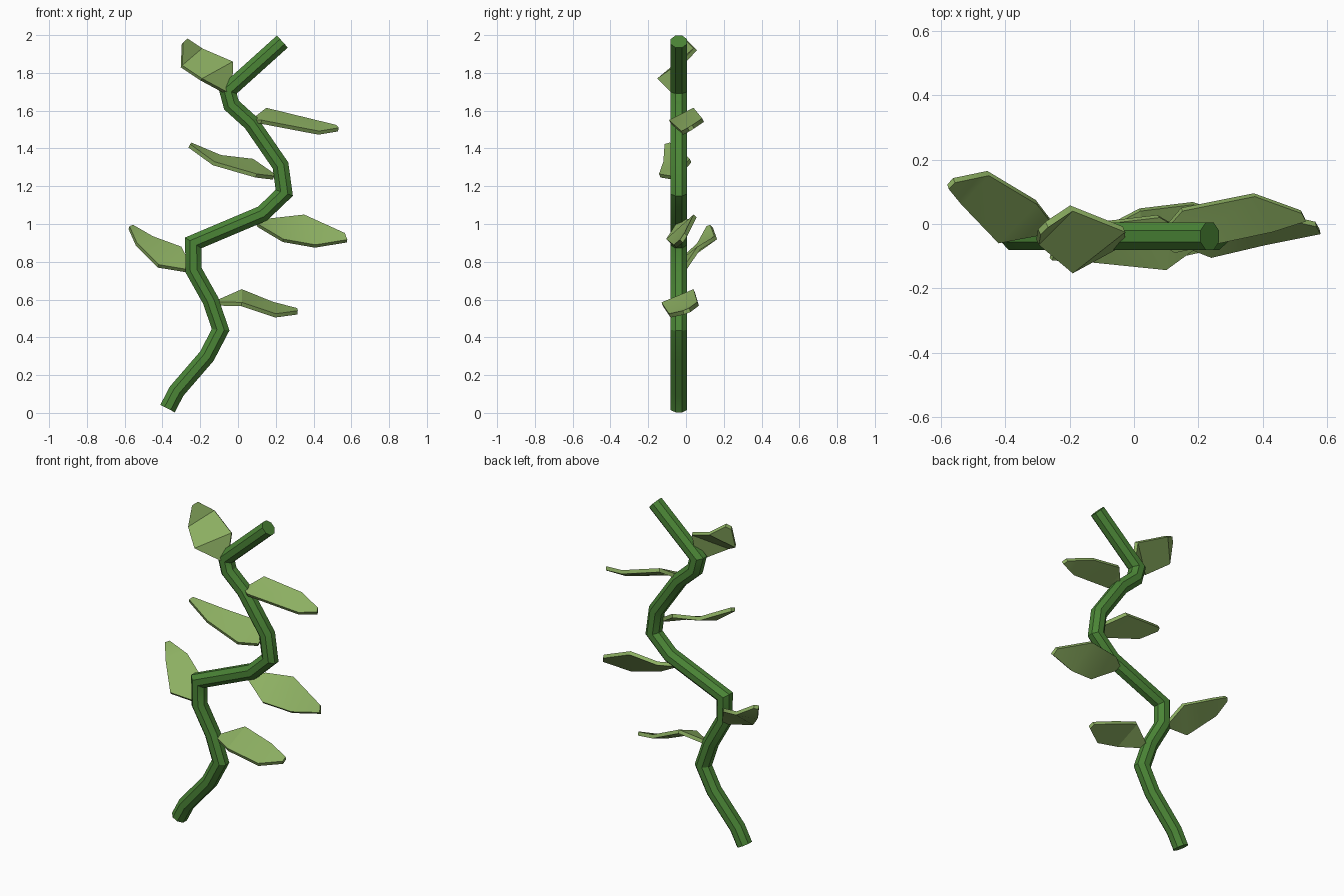
import bpy
import bmesh
import math
from mathutils import Vector

if "Cube" in bpy.data.objects:
    bpy.data.objects.remove(bpy.data.objects["Cube"])


def material(name, colour):
    m = bpy.data.materials.new(name)
    m.diffuse_color = (*colour, 1.0)
    m.use_nodes = True
    m.node_tree.nodes["Principled BSDF"].inputs["Base Color"].default_value = m.diffuse_color
    return m


STEM_GREEN = material("stem_green", (0.07, 0.235, 0.037))
LEAF_GREEN = material("leaf_green", (0.265, 0.43, 0.122))


def finish(bm, name, mat):
    mesh = bpy.data.meshes.new(name)
    bm.to_mesh(mesh)
    bm.free()
    mesh.materials.append(mat)
    obj = bpy.data.objects.new(name, mesh)
    bpy.context.collection.objects.link(obj)
    return obj


# Stem: an octagon swept along a zigzag path (x, z) with mitred corners
STEM_Y, APOTHEM, SIDES = -0.038, 0.043, 8
PATH = [(-0.373, 0.023), (-0.325, 0.115), (-0.165, 0.30), (-0.092, 0.44),
        (-0.145, 0.595), (-0.235, 0.755), (-0.237, 0.90), (0.13, 1.055),
        (0.245, 1.165), (0.225, 1.31), (0.07, 1.535), (-0.035, 1.63),
        (-0.055, 1.705), (0.235, 1.966)]


def build_stem():
    bm = bmesh.new()
    pts = [Vector((x, STEM_Y, z)) for x, z in PATH]
    radius = APOTHEM / math.cos(math.pi / SIDES)
    across = Vector((0, 1, 0))
    rings = []
    for i, p in enumerate(pts):
        before = (p - pts[i - 1]).normalized() if i else (pts[1] - p).normalized()
        after = (pts[i + 1] - p).normalized() if i < len(pts) - 1 else before
        tangent = (before + after).normalized()
        normal = tangent.cross(across) / max(tangent.dot(before), 0.6)
        ring = []
        for k in range(SIDES):
            a = 2 * math.pi * (k + 0.5) / SIDES
            ring.append(bm.verts.new(p + radius * (math.cos(a) * normal + math.sin(a) * across)))
        rings.append(ring)
    for r0, r1 in zip(rings, rings[1:]):
        for k in range(SIDES):
            j = (k + 1) % SIDES
            bm.faces.new((r0[k], r0[j], r1[j], r1[k]))
    bm.faces.new(rings[0])
    bm.faces.new(rings[-1])
    bmesh.ops.recalc_face_normals(bm, faces=bm.faces)
    return finish(bm, "stem", STEM_GREEN)


# Leaf: a blade lofted base -> two wide ribs (front, back corner) -> tip, then thickened
THICKNESS = 0.022


def build_leaf(name, base, rib1, rib2, tip):
    base, tip = Vector(base), Vector(tip)
    f1, b1 = map(Vector, rib1)
    f2, b2 = map(Vector, rib2)
    h1, h2 = (b1 - f1) * 0.1, (b2 - f2) * 0.11
    rows = [(base - h1, base + h1), (f1, b1), (f2, b2), (tip - h2, tip + h2)]
    face_dir = (tip - base).cross(b1 - f1 + b2 - f2).normalized()
    if face_dir.dot(Vector((1, -1, 1))) < 0:
        face_dir.negate()
    bm = bmesh.new()
    top = [[bm.verts.new(c) for c in row] for row in rows]
    low = [[bm.verts.new(c - face_dir * THICKNESS) for c in row] for row in rows]
    for i in range(3):
        for s in (top, low):
            bm.faces.new((s[i][0], s[i + 1][0], s[i + 1][1], s[i][1]))
        for e in (0, 1):
            bm.faces.new((top[i][e], top[i + 1][e], low[i + 1][e], low[i][e]))
    for i in (0, 3):
        bm.faces.new((top[i][0], top[i][1], low[i][1], low[i][0]))
    bmesh.ops.recalc_face_normals(bm, faces=bm.faces)
    return finish(bm, name, LEAF_GREEN)


parts = [
    build_stem(),
    build_leaf("lower_right_leaf", (-0.10, -0.04, 0.595),
               ((0.02, -0.13, 0.585), (0.02, 0.04, 0.655)),
               ((0.20, -0.09, 0.525), (0.185, 0.06, 0.588)), (0.315, 0.0, 0.548)),
    build_leaf("lower_left_leaf", (-0.26, -0.02, 0.77),
               ((-0.42, -0.06, 0.785), (-0.30, 0.06, 0.88)),
               ((-0.535, 0.06, 0.90), (-0.45, 0.15, 0.935)), (-0.565, 0.118, 0.992)),
    build_leaf("middle_right_leaf", (0.10, -0.04, 1.01),
               ((0.24, -0.105, 0.92), (0.17, 0.03, 1.03)),
               ((0.41, -0.065, 0.89), (0.35, 0.04, 1.05)), (0.572, -0.02, 0.935)),
    build_leaf("middle_left_leaf", (0.19, -0.06, 1.262),
               ((0.10, -0.143, 1.265), (0.08, 0.02, 1.345)),
               ((-0.125, -0.12, 1.33), (-0.09, 0.0, 1.365)), (-0.25, -0.10, 1.427)),
    build_leaf("upper_right_leaf", (0.085, -0.045, 1.56),
               ((0.125, -0.09, 1.55), (0.15, 0.04, 1.615)),
               ((0.43, -0.025, 1.492), (0.375, 0.085, 1.56)), (0.527, 0.02, 1.517)),
    build_leaf("top_left_leaf", (-0.045, -0.07, 1.71),
               ((-0.19, -0.153, 1.77), (-0.027, -0.025, 1.86)),
               ((-0.295, -0.065, 1.84), (-0.19, 0.04, 1.93)), (-0.278, -0.022, 1.972)),
]

# Gentle smoothing that keeps the facets of the stem and the leaf rims sharp
bpy.ops.object.select_all(action='DESELECT')
for p in parts:
    p.select_set(True)
bpy.context.view_layer.objects.active = parts[0]
bpy.ops.object.shade_smooth_by_angle(angle=math.radians(30))
